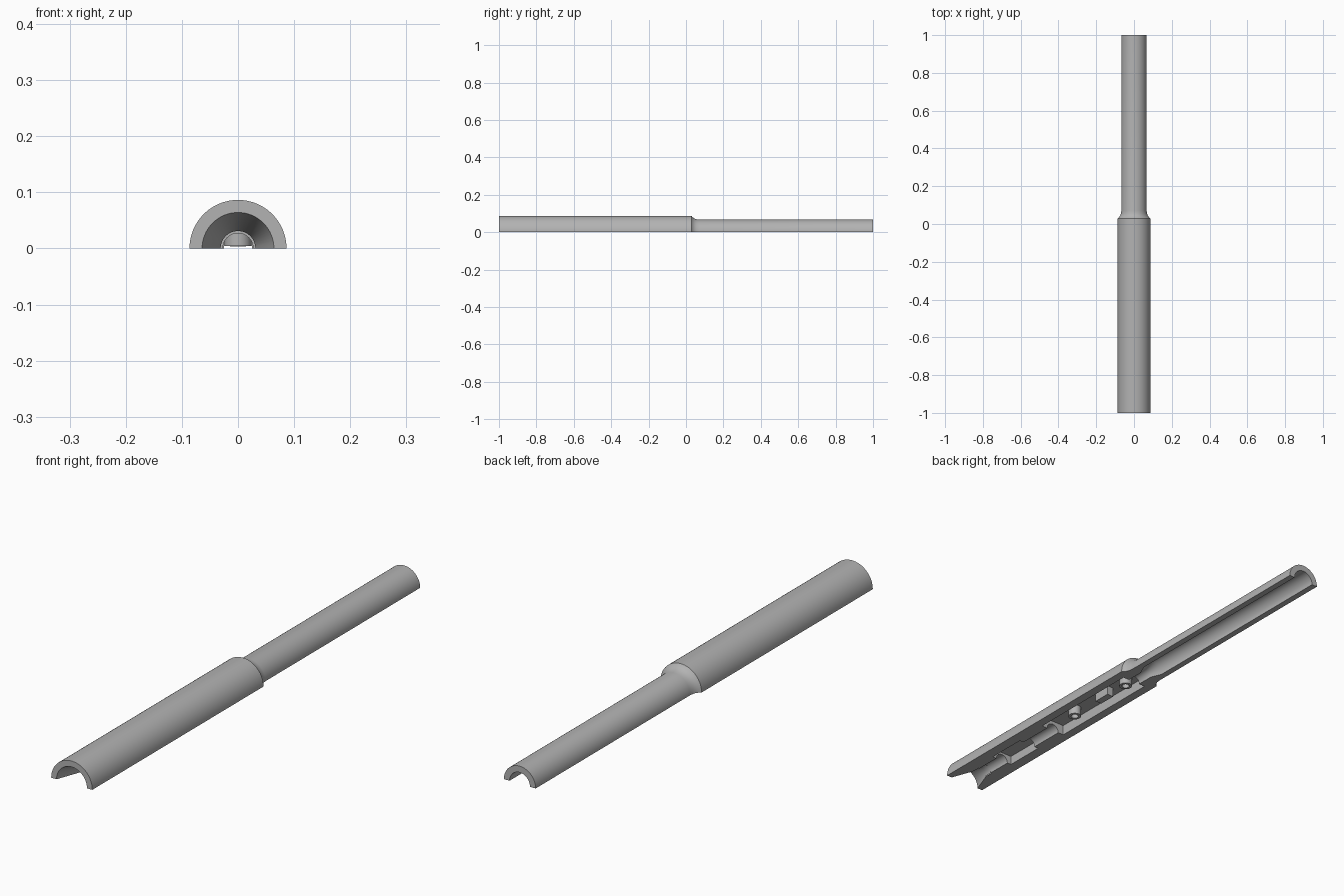
import bpy, bmesh, math
from mathutils import Matrix

if "Cube" in bpy.data.objects:
    bpy.data.objects.remove(bpy.data.objects["Cube"])

grey = bpy.data.materials.new("mid_grey")
grey.diffuse_color = (0.45, 0.45, 0.45, 1)
grey.use_nodes = True
grey.node_tree.nodes["Principled BSDF"].inputs["Base Color"].default_value = grey.diffuse_color


def finish(bm, name):
    bmesh.ops.recalc_face_normals(bm, faces=bm.faces)
    me = bpy.data.meshes.new(name)
    bm.to_mesh(me)
    bm.free()
    me.materials.append(grey)
    ob = bpy.data.objects.new(name, me)
    bpy.context.collection.objects.link(ob)
    return ob


def lathe(name, profile, half=False, steps=32):
    """Turn a (y, radius) profile round the y axis; half keeps z >= 0."""
    bm = bmesh.new()
    count = steps + 1 if half else steps * 2
    rings = []
    for y, r in profile:
        rings.append([bm.verts.new((r * math.cos(math.pi * i / steps), y,
                                    r * math.sin(math.pi * i / steps)))
                      for i in range(count)])
    for a, b in zip(rings, rings[1:]):
        for i in range(steps if half else count):
            j = (i + 1) % count
            bm.faces.new((a[i], a[j], b[j], b[i]))
    bm.faces.new(rings[0])
    bm.faces.new(rings[-1])
    if half:
        bm.faces.new([r[0] for r in rings] + [r[-1] for r in reversed(rings)])
    return finish(bm, name)


def box(name, x, y0, y1, z0, z1):
    bm = bmesh.new()
    size = Matrix.Diagonal((2 * x, y1 - y0, z1 - z0, 1))
    move = Matrix.Translation((0, (y0 + y1) / 2, (z0 + z1) / 2))
    bmesh.ops.create_cube(bm, size=1, matrix=move @ size)
    return finish(bm, name)


def post(name, r, y, z0, z1):
    bm = bmesh.new()
    bmesh.ops.create_cone(bm, cap_ends=True, segments=24, radius1=r, radius2=r,
                          depth=z1 - z0,
                          matrix=Matrix.Translation((0, y, (z0 + z1) / 2)))
    return finish(bm, name)


def combine(target, tool, operation):
    mod = target.modifiers.new("combine", 'BOOLEAN')
    mod.operation = operation
    mod.solver = 'EXACT'
    mod.object = tool
    bpy.context.view_layer.objects.active = target
    bpy.ops.object.modifier_apply(modifier=mod.name)
    bpy.data.objects.remove(tool, do_unlink=True)


# Half-round housing: thick grip, concave shoulder, slim barrel
shell = lathe("half_tube_housing", [
    (-1, 0.0865), (0.03, 0.0865), (0.036, 0.079), (0.045, 0.073),
    (0.055, 0.069), (0.07, 0.067), (1, 0.067)], half=True)

# Funnel mouth and narrow bores, then the long barrel bore
combine(shell, lathe("mouth_cutter", [
    (-1.02, 0.066), (-1, 0.064), (-0.91, 0.031), (-0.88, 0.031),
    (-0.88, 0.027), (-0.45, 0.027)]), 'DIFFERENCE')
combine(shell, lathe("barrel_cutter", [
    (-0.05, 0.025), (0.07, 0.025), (0.11, 0.043), (1.02, 0.043)]), 'DIFFERENCE')

# Flat pockets in the grip
for x, y0, y1, top in ((0.045, -0.78, -0.62, 0.035), (0.052, -0.48, 0.0, 0.04)):
    combine(shell, box("pocket_cutter", x, y0, y1, -0.03, top), 'DIFFERENCE')

# Hollow posts and a centre block standing in the main pocket
for y in (-0.35, -0.05):
    combine(shell, post("post_body", 0.024, y, 0.004, 0.05), 'UNION')
    combine(shell, post("post_hole", 0.014, y, -0.02, 0.03), 'DIFFERENCE')
combine(shell, box("block_body", 0.014, -0.21, -0.14, 0.003, 0.05), 'UNION')

bpy.ops.object.select_all(action='DESELECT')
shell.select_set(True)
bpy.context.view_layer.objects.active = shell
bpy.ops.object.shade_smooth_by_angle(angle=math.radians(25))
